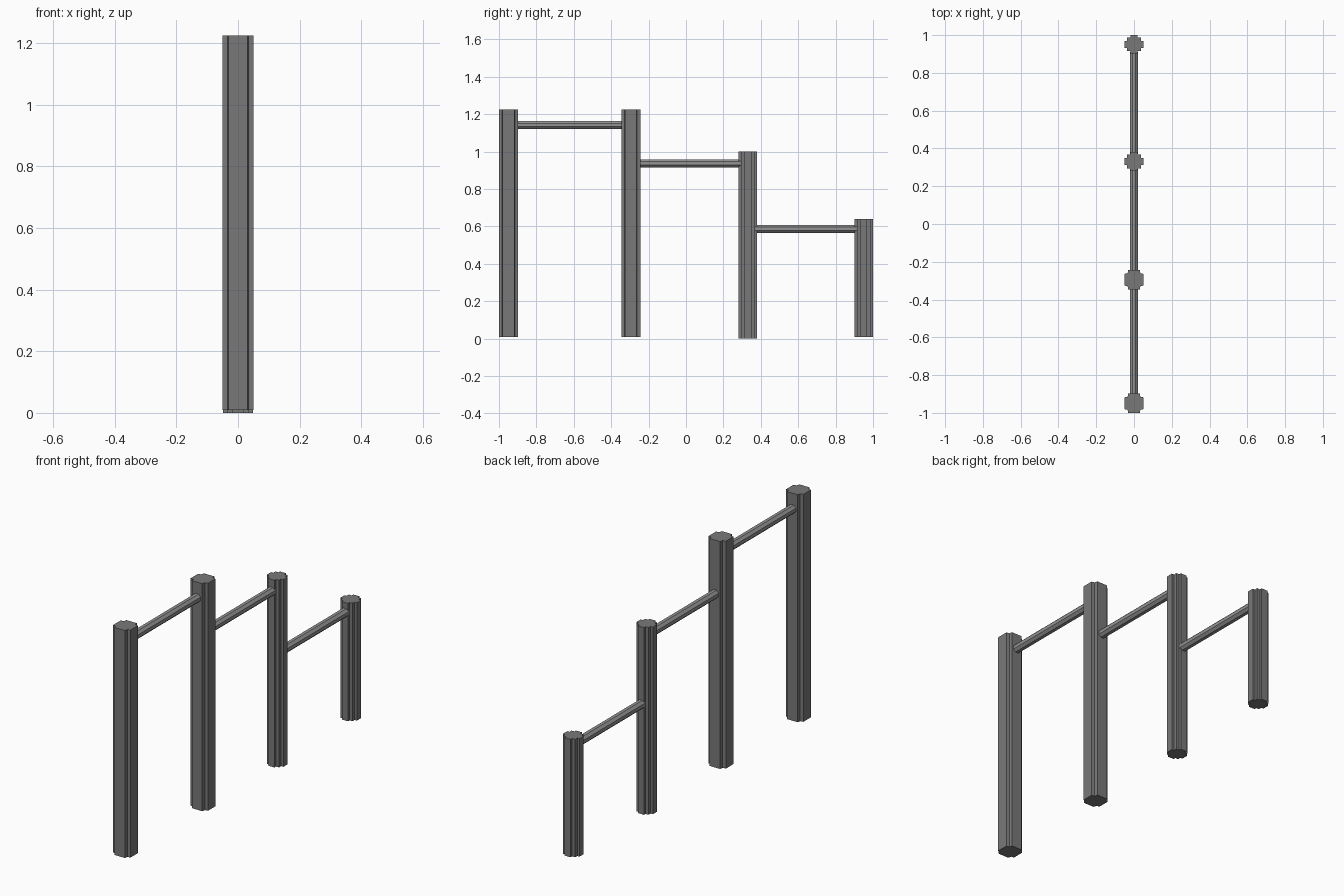
import bpy, bmesh, math

if "Cube" in bpy.data.objects:
    bpy.data.objects.remove(bpy.data.objects["Cube"])


def material(name, v):
    m = bpy.data.materials.new(name)
    m.diffuse_color = (v, v, v, 1)
    m.use_nodes = True
    m.node_tree.nodes["Principled BSDF"].inputs["Base Color"].default_value = m.diffuse_color
    return m


POST = material("dark_grey", .19)
BAR = material("mid_grey", .29)


def prism(name, profile, z0, z1, mat, loc=(0, 0, 0), rot=(0, 0, 0)):
    """Extrude a closed 2D profile from z0 to z1."""
    bm = bmesh.new()
    face = bm.faces.new([bm.verts.new((x, y, z0)) for x, y in profile])
    ext = bmesh.ops.extrude_face_region(bm, geom=[face])
    for v in ext["geom"]:
        if isinstance(v, bmesh.types.BMVert):
            v.co.z = z1
    bmesh.ops.recalc_face_normals(bm, faces=bm.faces)
    me = bpy.data.meshes.new(name)
    bm.to_mesh(me)
    bm.free()
    me.materials.append(mat)
    ob = bpy.data.objects.new(name, me)
    ob.location, ob.rotation_euler = loc, rot
    bpy.context.collection.objects.link(ob)
    return ob


def stepped(quarter):
    """Repeat a quarter outline of a notched post four times around the axis."""
    pts = []
    for _ in range(4):
        pts += quarter
        quarter = [(-y, x) for x, y in quarter]
    return pts


# Notched cross-sections: one step on the tall posts, two on the short ones
single = stepped([(.051, -.031), (.051, .031), (.034, .034)])
double = stepped([(.049, -.018), (.049, .018), (.036, .018), (.036, .036), (.018, .036)])

# Posts: y, bottom, top, profile
posts = [(-.949, .01, 1.225, single), (-.295, .01, 1.225, single),
         (.331, 0, 1.0, double), (.951, .01, .64, double)]
for i, (y, z0, z1, prof) in enumerate(posts):
    prism(f"post_{i + 1}", prof, z0, z1, POST, (0, y, 0))

# Horizontal bars between neighbouring posts
octagon = [(.0235 * math.cos(a), .0235 * math.sin(a))
           for a in (math.tau * (k + .5) / 8 for k in range(8))]
for i, z in enumerate((1.142, .937, .587)):
    y0, y1 = posts[i][0] + .04, posts[i + 1][0] - .04
    prism(f"bar_{i + 1}", octagon, 0, y1 - y0, BAR, (0, y0, z), (-math.pi / 2, 0, 0))
